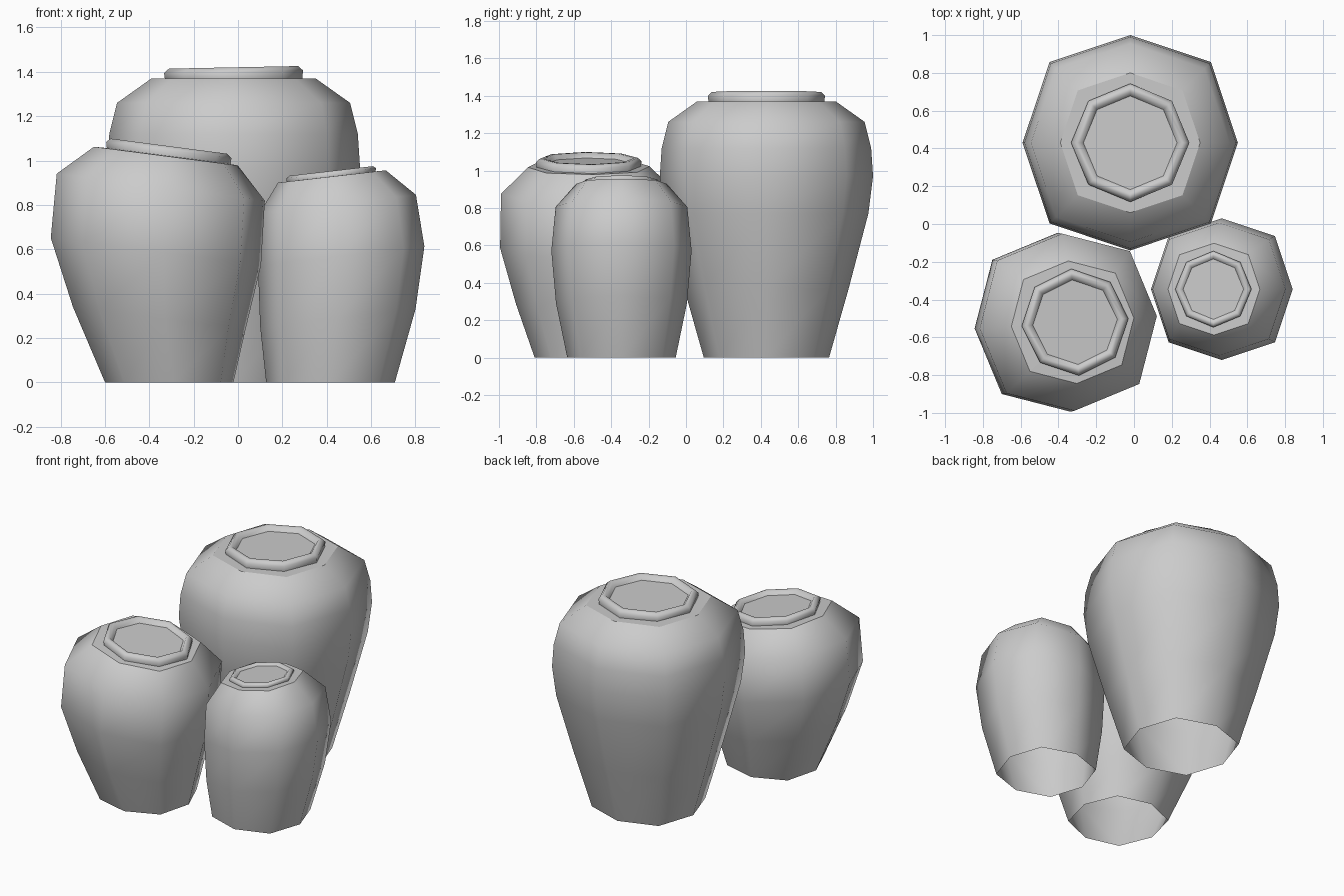
import bpy, bmesh
from math import sin, cos, pi, radians

if "Cube" in bpy.data.objects:
    bpy.data.objects.remove(bpy.data.objects["Cube"], do_unlink=True)

SIDES = 8
clay = bpy.data.materials.new("pale_grey_clay")
clay.use_nodes = True
clay.diffuse_color = (0.6, 0.6, 0.6, 1)
clay.node_tree.nodes["Principled BSDF"].inputs["Base Color"].default_value = (0.6, 0.6, 0.6, 1)

# Rim profile: radius factor of the lip, height factor of the lip
LIP = [(1, 0), (1.01, 0.6), (0.94, 1), (0.87, 1), (0.8, 0.4)]


def ring(bm, center, radius, z, slope, turn, squareness=1.0):
    """Eight points round a centre, sloping along x; corners on the diagonals reach further."""
    verts = []
    for i in range(SIDES):
        a = turn + 2 * pi * i / SIDES
        r = radius * (squareness if i % 2 else 1)
        dx = r * cos(a)
        verts.append(bm.verts.new((center[0] + dx, center[1] + r * sin(a), z + slope * dx)))
    return verts


def jar(name, y, body, lip_x, lip_radius, lip_height, slope, lip_slope, turn=0):
    """body: (radius, height, centre x) from the open foot up to the shoulder."""
    bm = bmesh.new()
    rings = []
    for i, (r, z, x) in enumerate(body):
        rings.append(ring(bm, (x, y), r, z, slope if i else 0, turn, 1.06))
    top = body[-1][1]
    for r, h in LIP:
        tilt = slope if h == 0 else lip_slope
        rings.append(ring(bm, (lip_x, y), r * lip_radius, top + h * lip_height, tilt, turn))
    for level, (low, high) in enumerate(zip(rings, rings[1:])):
        for i in range(SIDES):
            j = (i + 1) % SIDES
            face = bm.faces.new((low[i], low[j], high[j], high[i]))
            # Only the narrow shoulder band is flat shaded
            face.smooth = level != len(body) - 1
    # Recessed floor inside the mouth
    bm.faces.new(rings[-1])
    mesh = bpy.data.meshes.new(name)
    bm.to_mesh(mesh)
    bm.free()
    mesh.materials.append(clay)
    obj = bpy.data.objects.new(name, mesh)
    bpy.context.collection.objects.link(obj)


# Tall upright jar at the back
jar("large_jar", 0.43,
    [(0.335, 0, -0.02), (0.44, 0.37, -0.02), (0.545, 0.77, -0.02), (0.57, 0.97, -0.02),
     (0.56, 1.12, -0.02), (0.525, 1.26, -0.02), (0.37, 1.37, -0.02)],
    -0.02, 0.31, 0.05, 0, 0.02)

# Medium jar leaning to one side
jar("medium_jar", -0.52,
    [(0.29, 0, -0.31), (0.39, 0.29, -0.355), (0.475, 0.59, -0.37),
     (0.47, 0.88, -0.348), (0.325, 1.02, -0.325)],
    -0.312, 0.28, 0.045, -0.13, -0.13, radians(4))

# Small jar leaning the other way
jar("small_jar", -0.345,
    [(0.29, 0, 0.417), (0.35, 0.29, 0.45), (0.375, 0.57, 0.465),
     (0.352, 0.805, 0.45), (0.243, 0.928, 0.423)],
    0.42, 0.2, 0.025, 0.115, 0.115)
